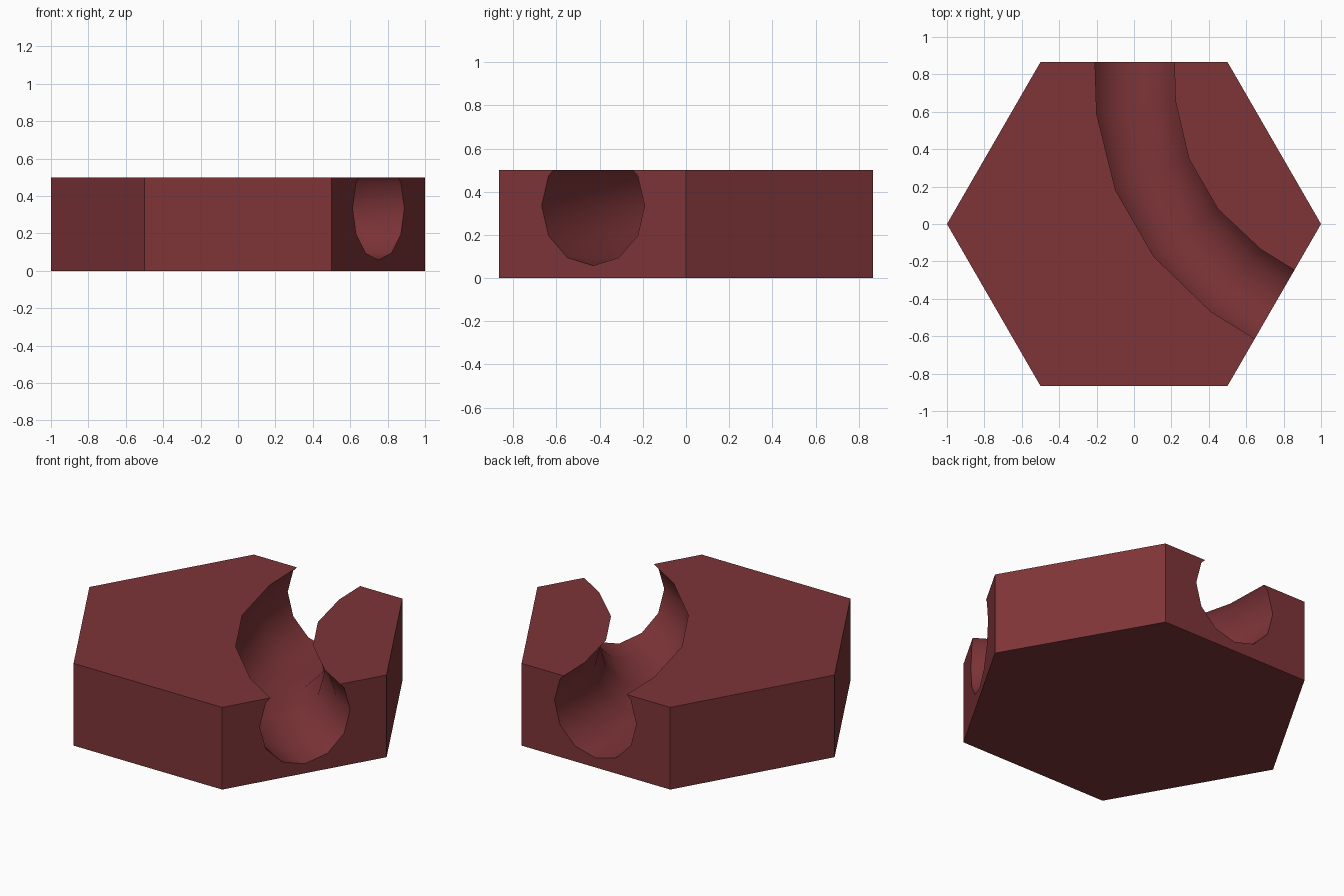
import bpy, bmesh
from math import sin, cos, pi, radians

if "Cube" in bpy.data.objects:
    bpy.data.objects.remove(bpy.data.objects["Cube"])

# Hexagonal tile body, pointing along x
bpy.ops.mesh.primitive_cylinder_add(vertices=6, radius=1, depth=0.5,
                                    location=(0, 0, 0.25), rotation=(0, 0, pi / 6))
tile = bpy.context.object
tile.name = "hex_tile"
bpy.ops.object.transform_apply(location=True, rotation=True, scale=True)

# Curved twelve-sided tube bending round the point where two tile edges meet
CX, CY, CZ, R, SIDES = 1.5, 0.866, 0.335, 0.277, 12
path = [(-4.6, 1.505), (9.3, 1.509), (23.2, 1.526),
        (36.8, 1.526), (50.7, 1.509), (64.6, 1.505)]  # angle, distance
bm = bmesh.new()
rings = []
for deg, dist in path:
    a = radians(180 + deg)
    ring = []
    for i in range(SIDES):
        t = 2 * pi * i / SIDES
        d = dist + R * cos(t)
        ring.append(bm.verts.new((CX + d * cos(a), CY + d * sin(a), CZ + R * sin(t))))
    rings.append(ring)
for r0, r1 in zip(rings, rings[1:]):
    for i in range(SIDES):
        j = (i + 1) % SIDES
        bm.faces.new((r0[i], r0[j], r1[j], r1[i]))
bm.faces.new(rings[0])
bm.faces.new(rings[-1])
bmesh.ops.recalc_face_normals(bm, faces=bm.faces)
mesh = bpy.data.meshes.new("channel_cutter")
bm.to_mesh(mesh)
bm.free()
cutter = bpy.data.objects.new("channel_cutter", mesh)
bpy.context.collection.objects.link(cutter)
cutter.hide_render = True

# Dark red material
mat = bpy.data.materials.new("dark_red")
mat.diffuse_color = (0.21, 0.035, 0.04, 1)
mat.use_nodes = True
mat.node_tree.nodes["Principled BSDF"].inputs["Base Color"].default_value = mat.diffuse_color
tile.data.materials.append(mat)
cutter.data.materials.append(mat)

# Carve the channel, then smooth its walls
mod = tile.modifiers.new("channel", 'BOOLEAN')
mod.operation = 'DIFFERENCE'
mod.solver = 'EXACT'
mod.object = cutter
bpy.ops.object.select_all(action='DESELECT')
tile.select_set(True)
bpy.context.view_layer.objects.active = tile
bpy.ops.object.modifier_apply(modifier=mod.name)
bpy.data.objects.remove(cutter)
bpy.ops.object.shade_smooth_by_angle(angle=radians(35))
